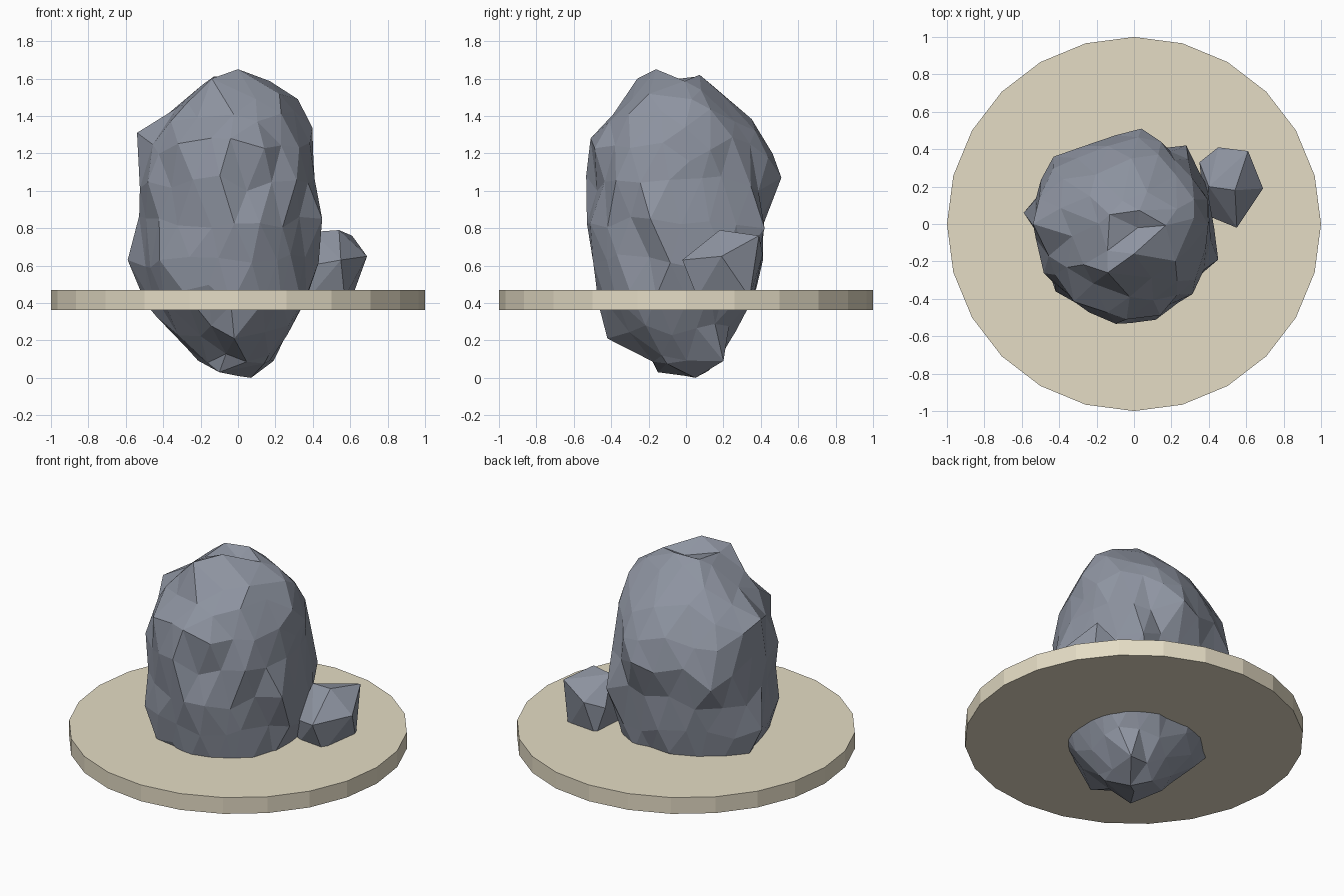
import bpy
import bmesh
import math
import random
from mathutils import Vector

random.seed(21)
if "Cube" in bpy.data.objects:
    bpy.data.objects.remove(bpy.data.objects["Cube"], do_unlink=True)


def material(name, color):
    m = bpy.data.materials.new(name)
    m.use_nodes = True
    m.diffuse_color = color
    m.node_tree.nodes["Principled BSDF"].inputs["Base Color"].default_value = color
    return m


def finish(bm, name, mat):
    bmesh.ops.recalc_face_normals(bm, faces=bm.faces)
    mesh = bpy.data.meshes.new(name)
    bm.to_mesh(mesh)
    bm.free()
    mesh.materials.append(mat)
    ob = bpy.data.objects.new(name, mesh)
    bpy.context.collection.objects.link(ob)


stone = material("grey stone", (0.27, 0.295, 0.355, 1))
sand = material("pale sand", (0.78, 0.715, 0.555, 1))

# Sand disc
bm = bmesh.new()
bmesh.ops.create_cone(bm, cap_ends=True, segments=24, radius1=1, radius2=1, depth=0.106)
bmesh.ops.translate(bm, verts=bm.verts, vec=(0, 0, 0.416))
finish(bm, "sand_disc", sand)

# Boulder envelope: height, then reach towards -x, +x, -y, +y
ENVELOPE = [
    (0.00, 0.04, 0.08, 0.06, 0.08),
    (0.06, 0.18, 0.16, 0.16, 0.17),
    (0.20, 0.31, 0.25, 0.29, 0.24),
    (0.36, 0.50, 0.38, 0.47, 0.35),
    (0.63, 0.55, 0.43, 0.51, 0.44),
    (0.85, 0.53, 0.44, 0.53, 0.46),
    (1.08, 0.55, 0.43, 0.53, 0.49),
    (1.30, 0.51, 0.41, 0.50, 0.43),
    (1.45, 0.36, 0.34, 0.36, 0.29),
    (1.57, 0.20, 0.22, 0.27, 0.14),
    (1.64, 0.05, 0.05, 0.16, 0.06),
]


def reach(z):
    for a, b in zip(ENVELOPE, ENVELOPE[1:]):
        if z <= b[0]:
            t = (z - a[0]) / (b[0] - a[0])
            return [p + (q - p) * t for p, q in zip(a[1:], b[1:])]


# Corners that stick out of the boulder
CORNERS = [
    (0.02, -0.02, 1.57), (0.0, -0.16, 1.65), (-0.14, -0.26, 1.60),
    (-0.13, 0.05, 1.61), (0.23, 0.08, 1.54), (0.32, 0.03, 1.49),
    (-0.54, 0.0, 1.31), (-0.59, 0.06, 0.63), (0.04, 0.51, 1.07),
    (-0.04, -0.51, 1.28), (0.07, 0.05, 0.0), (-0.10, -0.15, 0.03),
    (-0.43, 0.36, 0.95), (0.45, -0.19, 0.85), (0.28, 0.42, 0.8),
    (-0.42, -0.36, 0.63), (0.28, -0.37, 0.66), (0.19, 0.2, 0.09),
    (-0.02, -0.42, 0.21),
]

# Boulder: slightly squarer than an ellipse in plan
bm = bmesh.new()
bmesh.ops.create_icosphere(bm, subdivisions=3, radius=1)
for v in bm.verts:
    d = v.co.copy()
    z = 0.83 + 0.8 * d.z + random.uniform(-0.04, 0.04)
    z = min(max(z, 0.01), 1.62)
    left, right, front, back = reach(z)
    angle = math.atan2(d.y, d.x) + random.uniform(-0.05, 0.05)
    c, s = math.cos(angle), math.sin(angle)
    k = random.uniform(0.90, 1.02) * (1 + 0.025 * math.sin(2 * angle) ** 2)
    if abs(d.z) > 0.99:
        k = 0
    v.co = (c * k * (right if c > 0 else left), s * k * (back if s > 0 else front), z)
free = list(bm.verts)
for corner in map(Vector, CORNERS):
    nearest = min(free, key=lambda v: (v.co - corner).length)
    nearest.co = corner
    free.remove(nearest)
finish(bm, "boulder", stone)

# Small rock: the hull of its corners, sunk into the disc and the boulder
bm = bmesh.new()
for corner in [
    (0.69, 0.19, 0.65), (0.55, -0.02, 0.63), (0.61, 0.39, 0.76), (0.45, 0.41, 0.66),
    (0.54, 0.18, 0.79), (0.40, 0.2, 0.78), (0.35, 0.33, 0.62), (0.38, 0.05, 0.6),
    (0.57, 0.06, 0.43), (0.61, 0.34, 0.43), (0.40, 0.36, 0.43), (0.38, 0.08, 0.43),
]:
    bm.verts.new(corner)
bmesh.ops.convex_hull(bm, input=bm.verts)
finish(bm, "small_rock", stone)
